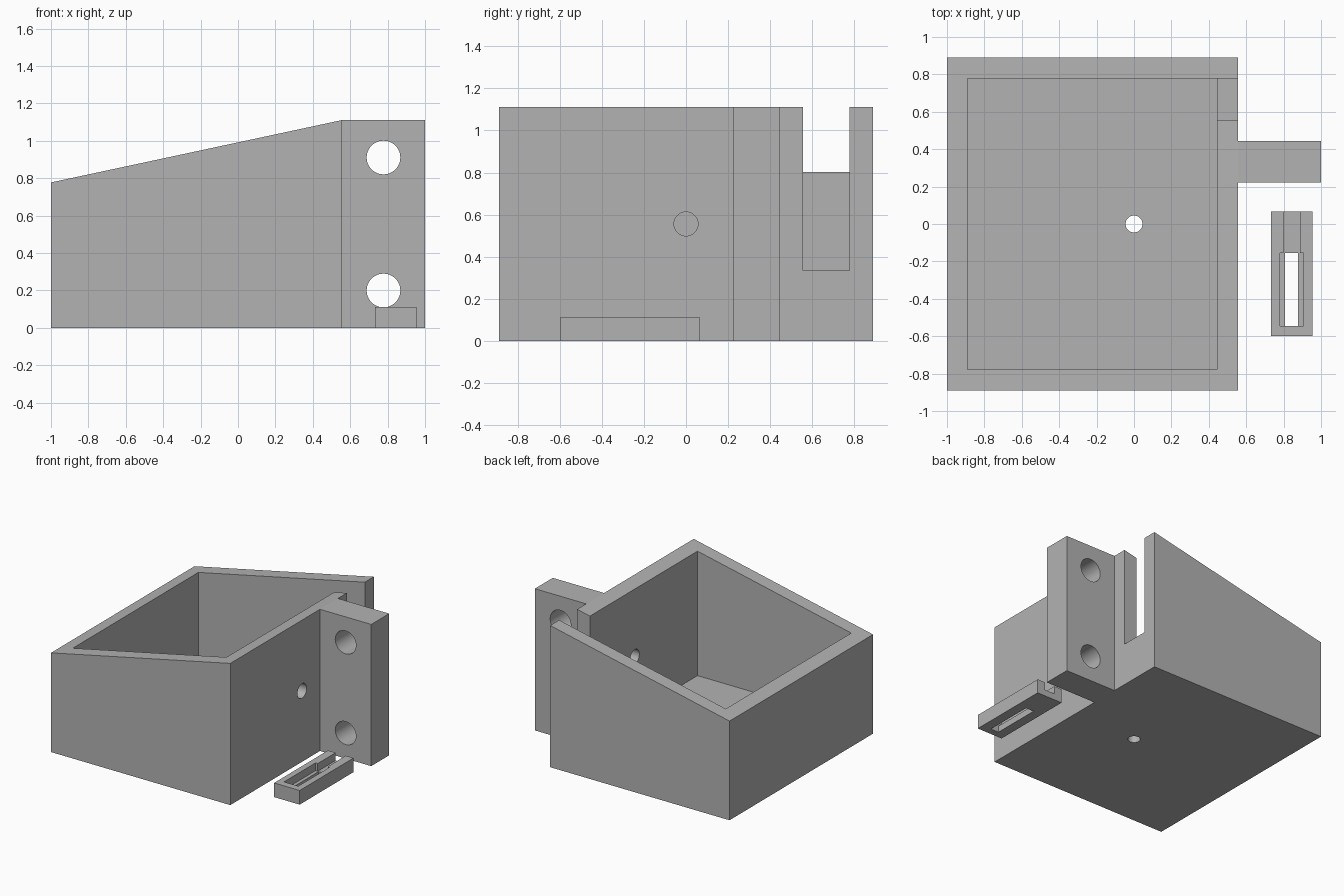
import bpy, bmesh, math
from mathutils import Matrix

default = bpy.data.objects.get("Cube")
if default:
    bpy.data.objects.remove(default, do_unlink=True)

grey = bpy.data.materials.new("plain grey")
grey.use_nodes = True
colour = (0.45, 0.45, 0.45, 1)
grey.diffuse_color = colour
grey.node_tree.nodes["Principled BSDF"].inputs["Base Color"].default_value = colour


def make(name, bm):
    bmesh.ops.recalc_face_normals(bm, faces=bm.faces)
    mesh = bpy.data.meshes.new(name)
    bm.to_mesh(mesh)
    bm.free()
    mesh.materials.append(grey)
    obj = bpy.data.objects.new(name, mesh)
    bpy.context.collection.objects.link(obj)
    return obj


def block(name, x, y, z):
    """Box from (min, max) pairs."""
    bm = bmesh.new()
    bmesh.ops.create_cube(bm, size=1)
    for v in bm.verts:
        v.co = [lo + (c + 0.5) * (hi - lo) for c, (lo, hi) in zip(v.co, (x, y, z))]
    return make(name, bm)


def rod(name, centre, radius, length, axis):
    """Cylinder used to drill a round hole."""
    turn = {"X": Matrix.Rotation(math.pi / 2, 4, "Y"),
            "Y": Matrix.Rotation(math.pi / 2, 4, "X"),
            "Z": Matrix.Identity(4)}[axis]
    bm = bmesh.new()
    bmesh.ops.create_cone(bm, cap_ends=True, segments=48, radius1=radius,
                          radius2=radius, depth=length,
                          matrix=Matrix.Translation(centre) @ turn)
    return make(name, bm)


def combine(target, tools, operation="DIFFERENCE"):
    for tool in tools:
        tool.hide_render = True
        mod = target.modifiers.new(tool.name, "BOOLEAN")
        mod.operation, mod.solver, mod.object = operation, "EXACT", tool
        bpy.ops.object.select_all(action="DESELECT")
        bpy.context.view_layer.objects.active = target
        target.select_set(True)
        bpy.ops.object.modifier_apply(modifier=mod.name)
        bpy.data.objects.remove(tool, do_unlink=True)


T = 1 / 9            # wall thickness
LEFT, RIGHT = -1, 5 * T
DEPTH = 8 * T
LOW, HIGH = 7 * T, 10 * T

# Box with a sloping rim
bm = bmesh.new()
profile = [(LEFT, 0), (RIGHT, 0), (RIGHT, HIGH), (LEFT, LOW)]
face = bm.faces.new([bm.verts.new((x, -DEPTH, z)) for x, z in profile])
side = bmesh.ops.extrude_face_region(bm, geom=[face])["geom"]
bmesh.ops.translate(bm, vec=(0, 2 * DEPTH, 0),
                    verts=[v for v in side if isinstance(v, bmesh.types.BMVert)])
box = make("sloped_box", bm)

# Cavity, cable slot and small holes
combine(box, [
    block("cavity", (LEFT + T, RIGHT - T), (T - DEPTH, DEPTH - T), (T, 2)),
    block("wall_slot", (RIGHT - 1.5 * T, RIGHT + T), (5 * T, 7 * T), (3 * T, 2)),
    rod("floor_hole", (0, 0, 0), 0.045, 0.5, "Z"),
    rod("wall_hole", (RIGHT, 0, 5 * T), 0.057, 0.5, "X"),
])

# Upright mounting flange with two bolt holes
flange = block("mounting_flange", (RIGHT - T / 2, 1), (2 * T, 4 * T), (0, HIGH))
trim = block("flange_trim", (0, RIGHT), (0, 1), (-1, 2))
combine(flange, [trim] + [
    rod("bolt_hole", (7 * T, 3 * T, z), 0.09, 1, "Y") for z in (0.2, 0.911)])

# Separate small clip: recessed pocket, through slot and open end channel
clip = block("clip", (0.733, 0.955), (-0.6, 0.067), (0, T))
combine(clip, [
    block("pocket", (0.781, 0.905), (-0.545, -0.155), (0.05, 0.3)),
    block("through_slot", (0.808, 0.878), (-0.545, -0.155), (-0.1, 0.3)),
    block("end_channel", (0.8, 0.888), (-0.2, 0.2), (0.05, 0.3)),
])

# Smooth hole walls, sharp corners
bpy.ops.object.select_all(action="DESELECT")
for obj in (box, flange, clip):
    obj.select_set(True)
bpy.context.view_layer.objects.active = box
bpy.ops.object.shade_smooth_by_angle(angle=math.radians(30))
